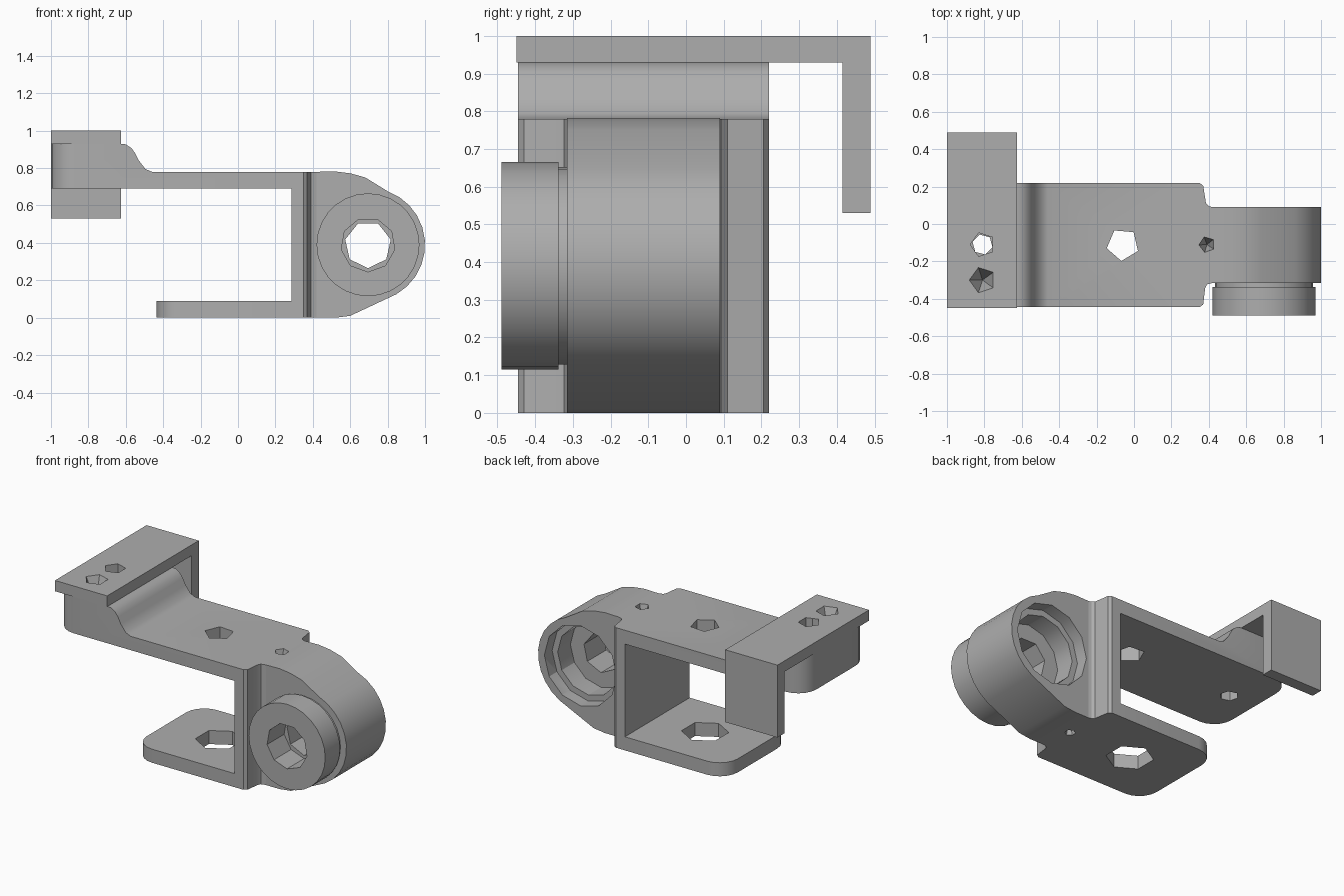
import bpy, bmesh
from math import cos, sin, radians
from mathutils import Matrix, Vector

old = bpy.data.objects.get("Cube")
if old:
    bpy.data.objects.remove(old, do_unlink=True)

GREY = (0.42, 0.42, 0.42, 1)
metal = bpy.data.materials.new("plain grey")
metal.use_nodes = True
metal.diffuse_color = GREY
metal.node_tree.nodes["Principled BSDF"].inputs["Base Color"].default_value = GREY

FRONT, BACK = -0.445, 0.22      # depth of the frame
HUB_X, HUB_Z = 0.695, 0.39      # pivot axis
MID_Y = -0.11                   # line of holes


def add_object(name, bm):
    bmesh.ops.recalc_face_normals(bm, faces=bm.faces)
    mesh = bpy.data.meshes.new(name)
    bm.to_mesh(mesh)
    bm.free()
    mesh.materials.append(metal)
    obj = bpy.data.objects.new(name, mesh)
    bpy.context.collection.objects.link(obj)
    return obj


def prism(name, points, axis, low, high, round_x=None, radius=0.13):
    """Extrude a profile along y or z; round the upright edges at x = round_x."""
    bm = bmesh.new()
    place = (lambda p: (p[0], low, p[1])) if axis == "y" else (lambda p: (p[0], p[1], low))
    face = bm.faces.new([bm.verts.new(place(p)) for p in points])
    moved = bmesh.ops.extrude_face_region(bm, geom=[face])["geom"]
    shift = Vector((0, high - low, 0)) if axis == "y" else Vector((0, 0, high - low))
    bmesh.ops.translate(bm, vec=shift, verts=[v for v in moved if isinstance(v, bmesh.types.BMVert)])
    if round_x is not None:
        edges = [e for e in bm.edges
                 if all(abs(v.co.x - round_x) < 1e-4 for v in e.verts)
                 and abs(e.verts[0].co.y - e.verts[1].co.y) < 1e-4]
        bmesh.ops.bevel(bm, geom=edges, offset=radius, segments=5, profile=0.5, affect="EDGES")
    return add_object(name, bm)


def tube(name, x, y, z, r1, length, sides, axis="z", r2=None, turn=0):
    """Cylinder or cone centred on a point; r1 is at the low end of the axis."""
    bm = bmesh.new()
    matrix = Matrix.Translation((x, y, z))
    if axis == "y":
        matrix = matrix @ Matrix.Rotation(radians(-90), 4, "X")
    matrix = matrix @ Matrix.Rotation(radians(turn), 4, "Z")
    bmesh.ops.create_cone(bm, cap_ends=True, segments=sides, radius1=r1,
                          radius2=r1 if r2 is None else r2, depth=length, matrix=matrix)
    return add_object(name, bm)


def pivot_tube(name, radius, y0, y1, sides):
    return tube(name, HUB_X, (y0 + y1) / 2, HUB_Z, radius, y1 - y0, sides, "y")


def cut(parts, cutters):
    for part in parts:
        for cutter in cutters:
            mod = part.modifiers.new("cut", "BOOLEAN")
            mod.operation = "DIFFERENCE"
            mod.solver = "EXACT"
            mod.object = cutter
        bpy.context.view_layer.update()
        graph = bpy.context.evaluated_depsgraph_get()
        mesh = bpy.data.meshes.new_from_object(part.evaluated_get(graph))
        part.modifiers.clear()
        part.data = mesh
    for cutter in cutters:
        bpy.data.objects.remove(cutter, do_unlink=True)


# Upper arm with raised pad and curved ramp
upper_arm = prism("upper_arm", [
    (-1, 0.69), (0.285, 0.69), (0.285, 0.78), (-0.46, 0.78), (-0.495, 0.795), (-0.53, 0.84),
    (-0.55, 0.88), (-0.57, 0.907), (-0.6, 0.927), (-0.63, 0.93), (-1, 0.93)],
    "y", FRONT, BACK, round_x=-1)

# Lower arm
lower_arm = prism("lower_arm", [(-0.435, 0), (0.285, 0), (0.285, 0.088), (-0.435, 0.088)],
                  "y", FRONT, BACK, round_x=-0.435)

# Upright wall, with fillets running into the hub
wall = prism("upright_wall", [
    (0.285, FRONT), (0.35, FRONT), (0.37, -0.43), (0.38, -0.345), (0.39, -0.323), (0.42, -0.315),
    (0.42, 0.09), (0.4, 0.095), (0.385, 0.11), (0.37, 0.205), (0.35, BACK), (0.285, BACK)],
    "z", 0, 0.78)

# Rounded hub
arc = [(HUB_X + 0.305 * cos(radians(a)), HUB_Z + 0.305 * sin(radians(a))) for a in range(-60, 71, 13)]
hub = prism("pivot_hub", [(0.42, 0), (0.52, 0), (0.6, 0.01)] + arc
            + [(0.68, 0.75), (0.6, 0.772), (0.52, 0.782), (0.42, 0.78)], "y", -0.315, 0.09)

# Front boss and its narrower neck
boss = pivot_tube("pivot_boss", 0.275, -0.49, -0.338, 28)
neck = pivot_tube("boss_neck", 0.262, -0.338, -0.315, 28)

# End cap: angle piece with a hanging rear flange
end_cap = prism("end_cap", [(-1, -0.45), (-0.625, -0.45), (-0.625, 0.49), (-1, 0.49)], "z", 0.93, 1.0)
flange = prism("end_flange", [(-1, 0.415), (-0.625, 0.415), (-0.625, 0.49), (-1, 0.49)], "z", 0.53, 0.93)

# Bore through the hub, and the stepped pocket at the back
cut([hub], [pivot_tube("bore", 0.125, -0.5, 0.2, 7),
            pivot_tube("pocket", 0.22, -0.12, 0.2, 12),
            pivot_tube("pocket_step", 0.26, 0.01, 0.2, 12)])
cut([boss, neck], [pivot_tube("front_bore", 0.145, -0.6, -0.2, 9)])

# Holes in the arms
cut([upper_arm], [tube("arm_hole", -0.06, MID_Y, 0.735, 0.088, 0.3, 5, turn=175)])
cut([lower_arm], [tube("large_hole", -0.06, MID_Y, 0.04, 0.14, 0.3, 6)])

# Through hole and blind hole in the end cap and pad
cut([end_cap, upper_arm], [
    tube("through_hole", -0.81, MID_Y, 0.8, 0.055, 0.8, 6, turn=15),
    tube("blind_hole", -0.81, -0.3, 0.94, 0.0, 0.18, 5, r2=0.085, turn=90)])
cut([end_cap], [tube("hole_mouth", -0.81, MID_Y, 0.98, 0.066, 0.2, 5, turn=90)])

# Small pointed holes above and below the wall joint
cut([wall, hub], [
    tube("top_pin_hole", 0.39, MID_Y, 0.76, 0.0, 0.26, 5, r2=0.075, turn=20),
    tube("bottom_pin_hole", 0.39, MID_Y, 0.02, 0.055, 0.26, 6, r2=0.0)])

# Smooth curved faces, keep sharp edges
bpy.ops.object.select_all(action="DESELECT")
for part in (upper_arm, lower_arm, wall, hub, boss, neck, end_cap, flange):
    part.select_set(True)
    bpy.context.view_layer.objects.active = part
bpy.ops.object.shade_smooth_by_angle(angle=radians(30))
